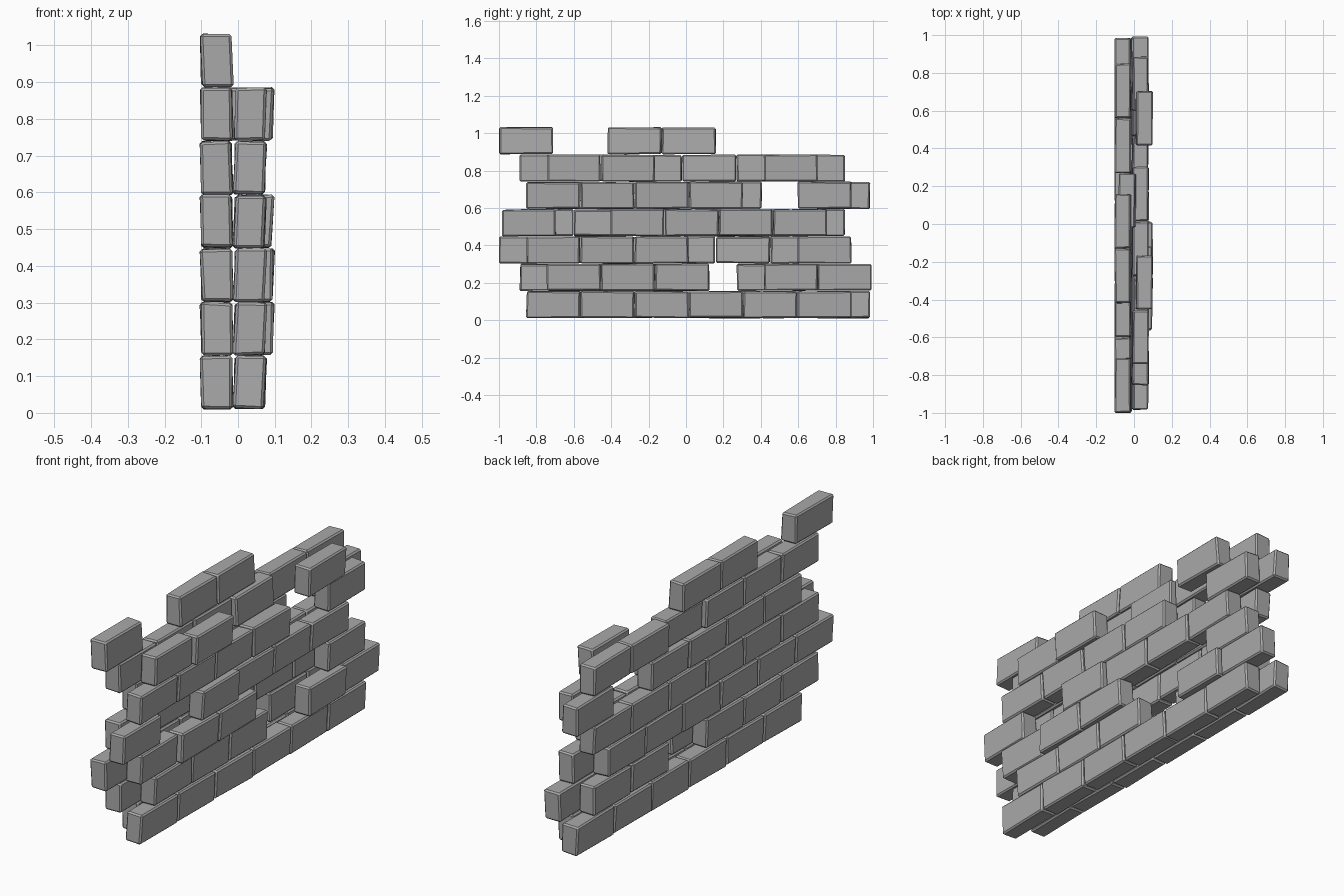
import bpy, bmesh, random
from mathutils import Vector

if "Cube" in bpy.data.objects:
    bpy.data.objects.remove(bpy.data.objects["Cube"], do_unlink=True)

random.seed(4)
LENGTH, COURSE, DEPTH = 0.29, 0.146, 0.084

stone = bpy.data.materials.new("grey_stone")
stone.use_nodes = True
GREY = (0.4, 0.4, 0.4, 1)
stone.diffuse_color = GREY
stone.node_tree.nodes["Principled BSDF"].inputs["Base Color"].default_value = GREY


def brick(name, x, y, z, lean):
    """One chamfered brick with slightly uneven corners, leaning sideways in x."""
    bm = bmesh.new()
    bmesh.ops.create_cube(bm, size=1)
    for v in bm.verts:
        jitter = Vector([random.uniform(-0.003, 0.003) for _ in range(3)])
        v.co = Vector((v.co.x * DEPTH + v.co.z * lean,
                       v.co.y * (LENGTH - 0.004),
                       v.co.z * (COURSE - 0.004))) + jitter
    bmesh.ops.bevel(bm, geom=bm.edges[:], offset=0.007, segments=1, affect='EDGES')
    mesh = bpy.data.meshes.new(name)
    bm.to_mesh(mesh)
    bm.free()
    mesh.materials.append(stone)
    obj = bpy.data.objects.new(name, mesh)
    obj.location = (x, y, z)
    bpy.context.collection.objects.link(obj)


# Courses from the bottom up: start of the course along y, then its bricks.
# "#" is a brick, "." a missing one, "o" one pushed outwards towards +x.
BACK_LEAF = [(-0.755, "######"), (-0.89, "###.##"), (-1.0, "######"),
             (-0.89, "######"), (-0.755, "####.#"), (-0.89, "###o##"),
             (-1.0, "#.##")]
FRONT_LEAF = [(-0.855, "######"), (-0.745, "###.o#"), (-0.855, "#oo..#"),
              (-0.985, "#.o###"), (-0.855, "####.#"), (-0.745, "#o..o.")]

for leaf, courses, x, push, lean in (("back", BACK_LEAF, -0.058, 0.022, -0.004),
                                     ("front", FRONT_LEAF, 0.032, 0.021, 0.006)):
    for row, (start, pattern) in enumerate(courses):
        for i, mark in enumerate(pattern):
            if mark == ".":
                continue
            brick(f"{leaf}_brick_{row + 1}_{i + 1}",
                  x + (push if mark == "o" else 0),
                  start + (i + 0.5) * LENGTH,
                  0.083 + row * COURSE,
                  lean)
